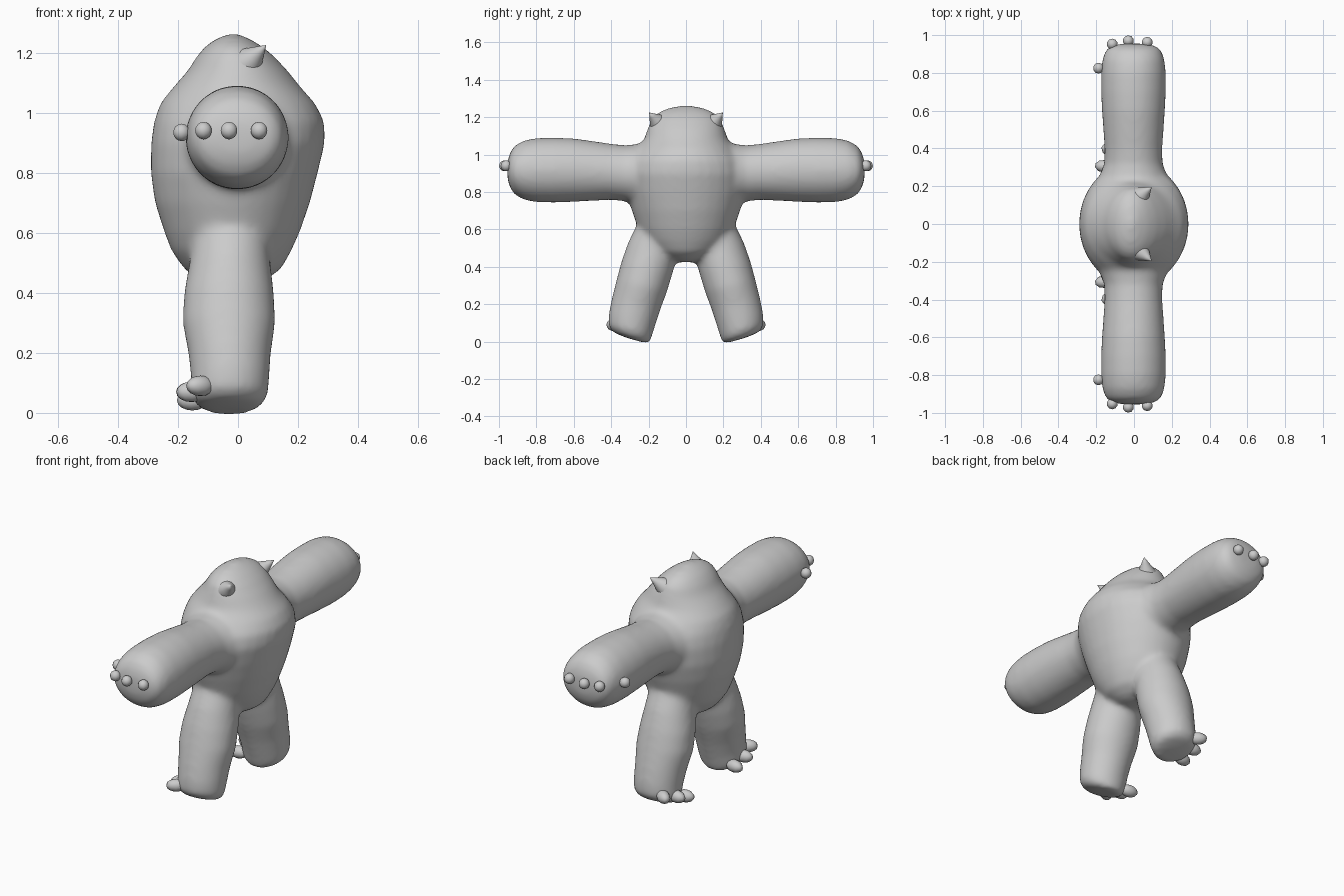
import bpy, bmesh, math
from mathutils import Vector, Matrix

N = 32


def loft(bm, rings):
    """Closed tube through elliptical rings given as (centre, axis u, axis v)."""
    loops = []
    for c, u, v in rings:
        c, u, v = Vector(c), Vector(u), Vector(v)
        loops.append([bm.verts.new(c + u * math.cos(2 * math.pi * i / N)
                                   + v * math.sin(2 * math.pi * i / N)) for i in range(N)])
    for a, b in zip(loops, loops[1:]):
        for i in range(N):
            j = (i + 1) % N
            bm.faces.new((a[i], a[j], b[j], b[i]))
    bm.faces.new(loops[0])
    bm.faces.new(loops[-1])


bm = bmesh.new()

# torso and head: z, min x, max x, half width in y
torso = [(0.425, -0.06, 0.04, 0.04), (0.44, -0.13, 0.09, 0.10), (0.48, -0.18, 0.145, 0.17),
         (0.54, -0.222, 0.178, 0.225), (0.6, -0.245, 0.205, 0.255), (0.7, -0.277, 0.24, 0.29),
         (0.8, -0.291, 0.266, 0.32), (0.9, -0.29, 0.29, 0.33), (0.97, -0.28, 0.288, 0.31),
         (1.03, -0.26, 0.258, 0.265), (1.08, -0.22, 0.213, 0.225), (1.14, -0.167, 0.165, 0.205),
         (1.19, -0.136, 0.118, 0.185), (1.225, -0.105, 0.075, 0.15), (1.25, -0.065, 0.03, 0.09),
         (1.262, -0.03, 0.0, 0.025)]
loft(bm, [(((a + b) / 2, 0, z), ((b - a) / 2, 0, 0), (0, w, 0)) for z, a, b, w in torso])

# arms: y, centre z, radius in x, radius in z
arm = [(0.1, 0.9, 0.2, 0.16), (0.24, 0.895, 0.185, 0.165), (0.32, 0.9, 0.155, 0.15),
       (0.4, 0.908, 0.153, 0.15), (0.5, 0.913, 0.16, 0.16), (0.6, 0.917, 0.167, 0.17),
       (0.7, 0.917, 0.172, 0.174), (0.8, 0.917, 0.172, 0.172), (0.87, 0.917, 0.165, 0.158),
       (0.92, 0.917, 0.148, 0.128), (0.945, 0.917, 0.115, 0.085), (0.955, 0.917, 0.05, 0.04)]
# legs: z, slope of ring, centre x, radius in x, inner y, outer y
leg = [(0.62, 0.03, -0.025, 0.12, 0.05, 0.25), (0.5, 0.03, -0.027, 0.135, 0.045, 0.31),
       (0.4, 0.03, -0.03, 0.15, 0.07, 0.345), (0.3, 0.03, -0.03, 0.155, 0.1, 0.372),
       (0.2, 0.03, -0.028, 0.138, 0.137, 0.397), (0.12, 0.03, -0.026, 0.131, 0.163, 0.413),
       (0.06, 0.025, -0.028, 0.128, 0.18, 0.416), (0.025, 0.025, -0.03, 0.11, 0.19, 0.39),
       (0.006, 0.015, -0.03, 0.065, 0.21, 0.32)]
for s in (1, -1):
    loft(bm, [((-0.003, s * y, z), (rx, 0, 0), (0, 0, rz)) for y, z, rx, rz in arm])
    loft(bm, [((cx, s * (a + b) / 2, z), (rx, 0, 0), (0, s * (b - a) / 2, t))
              for z, t, cx, rx, a, b in leg])
bmesh.ops.recalc_face_normals(bm, faces=bm.faces)
mesh = bpy.data.meshes.new("body")
bm.to_mesh(mesh)
bm.free()
body = bpy.data.objects.new("body", mesh)
bpy.context.collection.objects.link(body)
# fuse the limbs into the torso and soften the joins
rm = body.modifiers.new("fuse", 'REMESH')
rm.mode = 'VOXEL'
rm.voxel_size = 0.014
rm.use_smooth_shade = True
sm = body.modifiers.new("soften", 'SMOOTH')
sm.factor = 0.5
sm.iterations = 14


def knob(name, loc, scale, rot=0):
    bpy.ops.mesh.primitive_uv_sphere_add(segments=10, ring_count=8, location=loc,
                                         rotation=(0, 0, rot))
    o = bpy.context.object
    o.name = name
    o.scale = scale
    bpy.ops.object.shade_smooth()


for s in (1, -1):
    # finger tips and thumb
    for x, y, z in ((-0.115, 0.952, 0.94), (-0.03, 0.97, 0.94), (0.07, 0.962, 0.94),
                    (-0.188, 0.825, 0.934)):
        knob("finger", (x, s * y, z), (0.029, 0.029, 0.029))
    # toes fan out around the front of the foot
    for x, y, z, a in ((-0.152, 0.225, 0.042, 0.15), (-0.155, 0.305, 0.07, -0.1),
                       (-0.125, 0.385, 0.09, -0.6)):
        knob("toe", (x, s * y, z), (0.053, 0.034, 0.034), s * a)

    # pointed ears, flaring out and backwards
    base, tip = Vector((0.02, s * 0.135, 1.155)), Vector((0.093, s * 0.196, 1.224))
    axis = (tip - base).normalized()
    u = axis.cross(Vector((0, 0, 1))).normalized()
    v = axis.cross(u)
    bm = bmesh.new()
    loft(bm, [(base.lerp(tip, t), u * r, v * r) for t, r in
              ((0, 0.06), (0.25, 0.05), (0.5, 0.033), (0.75, 0.017), (1, 0.001))])
    bmesh.ops.recalc_face_normals(bm, faces=bm.faces)
    mesh = bpy.data.meshes.new("ear")
    bm.to_mesh(mesh)
    bm.free()
    mesh.shade_smooth()
    ear = bpy.data.objects.new("ear", mesh)
    bpy.context.collection.objects.link(ear)
